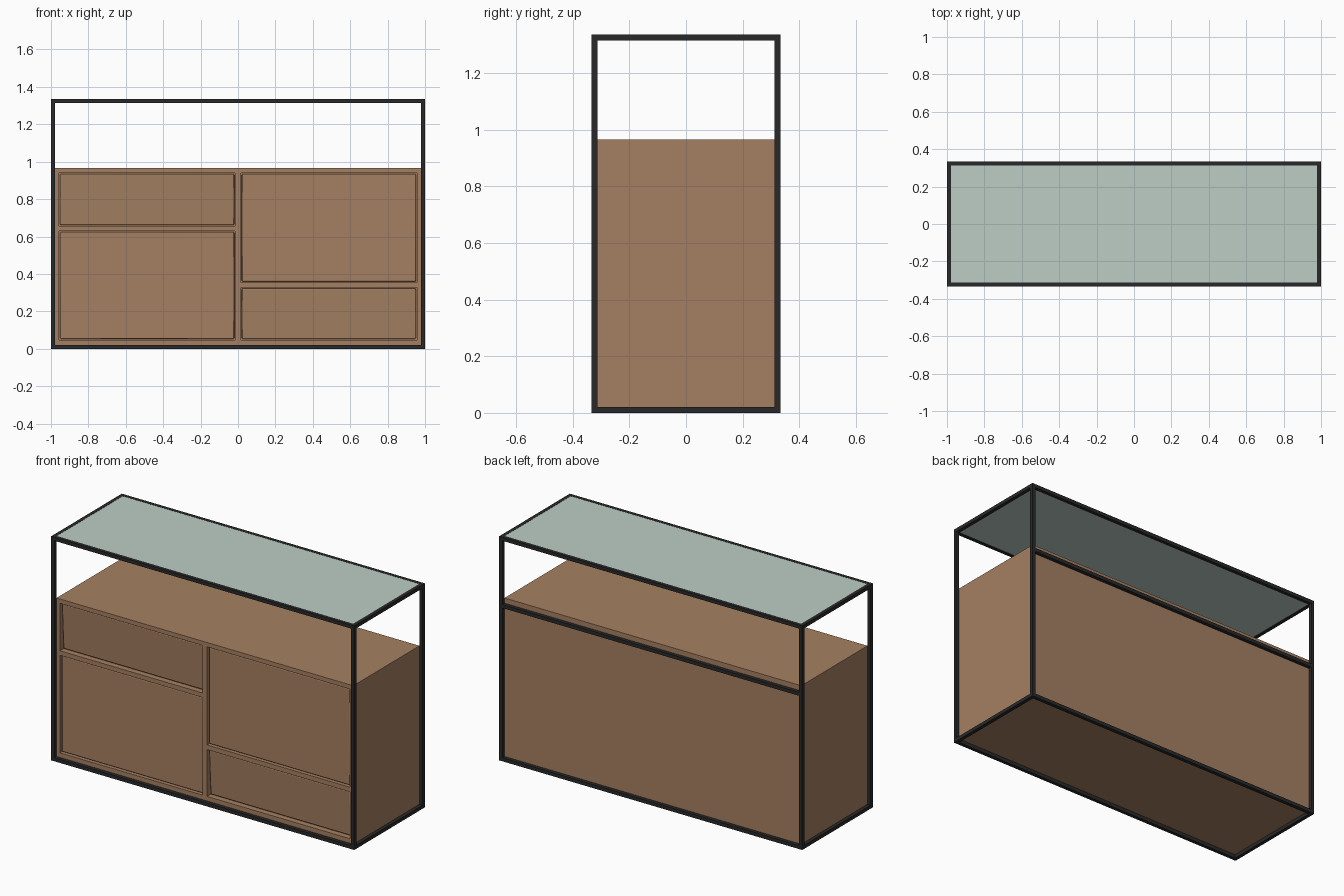
import bpy

if "Cube" in bpy.data.objects:
    bpy.data.objects.remove(bpy.data.objects["Cube"])


def material(name, rgb):
    m = bpy.data.materials.new(name)
    m.diffuse_color = (*rgb, 1.0)
    m.use_nodes = True
    m.node_tree.nodes["Principled BSDF"].inputs["Base Color"].default_value = m.diffuse_color
    return m


WOOD = material("warm wood", (0.376, 0.216, 0.122))
BLACK = material("black metal", (0.022, 0.022, 0.022))
GLASS = material("pale green glass", (0.515, 0.617, 0.558))


def box(name, x, y, z, mat, bevel=0.0, lean=0.0):
    """Box from (min, max) ranges; lean pushes the lower front edge back."""
    verts = [(a, b, c) for a in x for b in y for c in z]
    verts[0] = (x[0], y[0] + lean, z[0])
    verts[4] = (x[1], y[0] + lean, z[0])
    faces = [(0, 1, 3, 2), (4, 6, 7, 5), (0, 4, 5, 1),
             (2, 3, 7, 6), (0, 2, 6, 4), (1, 5, 7, 3)]
    mesh = bpy.data.meshes.new(name)
    mesh.from_pydata(verts, [], faces)
    mesh.materials.append(mat)
    obj = bpy.data.objects.new(name, mesh)
    bpy.context.collection.objects.link(obj)
    if bevel:
        mod = obj.modifiers.new("soft_edges", "BEVEL")
        mod.width = bevel
        mod.segments = 2
    return obj


X, Y, H = 1.0, 0.333, 1.336    # outer half sizes and height
T = 0.021                      # metal bar thickness
xi, yi = X - T, Y - T
TOP = 0.966                    # top of the wooden body

# Metal frame: posts
for sx, side in ((-1, "left"), (1, "right")):
    xr = sorted((sx * X, sx * xi))
    for sy, end in ((-1, "front"), (1, "back")):
        box(f"{end}_{side}_post", xr, sorted((sy * Y, sy * yi)), (0, H), BLACK)
    # side rails
    for z, level in ((0, "bottom"), (H - T, "top")):
        box(f"{level}_{side}_rail", xr, (-yi, yi), (z, z + T), BLACK)

# Front and back rails, plus the extra rail behind the body
for sy, end in ((-1, "front"), (1, "back")):
    yr = sorted((sy * Y, sy * yi))
    for z, level in ((0, "bottom"), (H - T, "top")):
        box(f"{level}_{end}_rail", (-xi, xi), yr, (z, z + T), BLACK)
box("middle_back_rail", (-xi, xi), (yi, Y), (0.914, 0.935), BLACK)

# Glass top
box("glass_top", (-xi, xi), (-yi, yi), (H - 0.018, H - 0.001), GLASS)

# Wooden body: solid core with boards standing proud on the front
core = -yi + 0.035
front = (-yi, core)
box("cabinet_core", (-xi, xi), (core, yi), (T, TOP), WOOD)
box("top_board", (-xi, xi), front, (0.94, TOP), WOOD)
box("bottom_board", (-xi, xi), front, (T, 0.048), WOOD)
for s, side in ((-1, "left"), (1, "right")):
    box(f"{side}_board", sorted((s * xi, s * 0.956)), front, (0.048, 0.94), WOOD)
box("centre_divider", (-0.015, 0.015), front, (0.048, 0.94), WOOD)
box("left_shelf", (-0.956, -0.015), front, (0.63, 0.657), WOOD)
box("right_shelf", (0.015, 0.956), front, (0.327, 0.355), WOOD)

# Doors and drawer fronts, inset with a narrow gap all round
G = 0.005
panels = (
    ("upper_left_drawer", -0.956, -0.015, 0.657, 0.94, 0.015),
    ("lower_left_door", -0.956, -0.015, 0.048, 0.63, 0.0),
    ("upper_right_door", 0.015, 0.956, 0.355, 0.94, 0.0),
    ("lower_right_drawer", 0.015, 0.956, 0.048, 0.327, 0.015),
)
for name, x0, x1, z0, z1, lean in panels:
    obj = box(name, (x0 + G, x1 - G), (-yi + 0.01, core + 0.003),
              (z0 + G, z1 - G), WOOD, 0.005, lean)
    bpy.ops.object.select_all(action="DESELECT")
    obj.select_set(True)
    bpy.context.view_layer.objects.active = obj
    bpy.ops.object.shade_smooth_by_angle()
